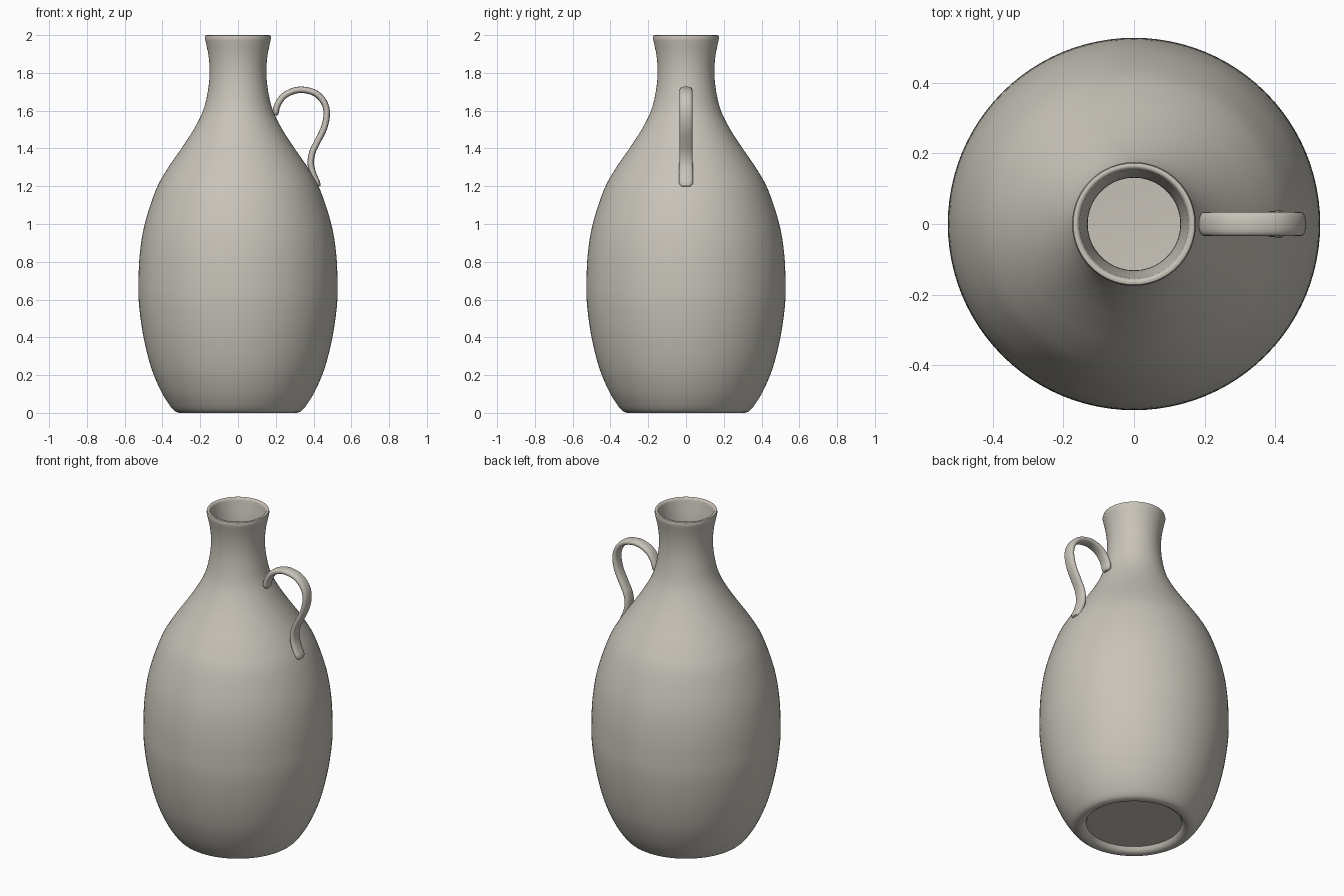
import bpy, bmesh, math
from mathutils import Vector

if "Cube" in bpy.data.objects:
    bpy.data.objects.remove(bpy.data.objects["Cube"])

clay = bpy.data.materials.new("warm grey clay")
clay.diffuse_color = (0.58, 0.55, 0.49, 1)
clay.use_nodes = True
clay.node_tree.nodes["Principled BSDF"].inputs["Base Color"].default_value = clay.diffuse_color


def smooth_path(pts, steps):
    """Catmull-Rom interpolation through a list of 2D points."""
    p = [Vector(q) for q in pts]
    p = [2 * p[0] - p[1]] + p + [2 * p[-1] - p[-2]]
    out = []
    for a, b, c, d in zip(p, p[1:], p[2:], p[3:]):
        for i in range(steps):
            t = i / steps
            out.append(0.5 * (2 * b + (c - a) * t + (2 * a - 5 * b + 4 * c - d) * t * t
                              + (3 * b - a - 3 * c + d) * t ** 3))
    return out + [p[-2]]


def skin(name, rings):
    """Join closed rings of points into a capped, smooth tube."""
    bm = bmesh.new()
    loops = [[bm.verts.new(v) for v in r] for r in rings]
    n = len(loops[0])
    for a, b in zip(loops, loops[1:]):
        for i in range(n):
            j = (i + 1) % n
            bm.faces.new((a[i], a[j], b[j], b[i]))
    bm.faces.new(loops[0][::-1])
    bm.faces.new(loops[-1])
    bmesh.ops.recalc_face_normals(bm, faces=bm.faces)
    mesh = bpy.data.meshes.new(name)
    bm.to_mesh(mesh)
    bm.free()
    mesh.materials.append(clay)
    obj = bpy.data.objects.new(name, mesh)
    bpy.context.collection.objects.link(obj)
    bpy.ops.object.select_all(action='DESELECT')
    obj.select_set(True)
    bpy.context.view_layer.objects.active = obj
    bpy.ops.object.shade_smooth_by_angle(angle=math.radians(50))
    return obj


# Bottle: recessed base, outer wall, rounded lip, inner wall, inner floor
foot = [(0.265, 0.03), (0.275, 0.012), (0.29, 0.002), (0.31, 0.0)]
outer = [(0.31, 0.0), (0.335, 0.01), (0.365, 0.045), (0.41, 0.12), (0.46, 0.24),
         (0.50, 0.40), (0.523, 0.56), (0.527, 0.68), (0.52, 0.84), (0.494, 1.0),
         (0.435, 1.18), (0.375, 1.29), (0.30, 1.40), (0.235, 1.50), (0.185, 1.60),
         (0.16, 1.70), (0.15, 1.80), (0.156, 1.89), (0.172, 1.97)]
lip = [(0.175, 1.985), (0.172, 1.997), (0.165, 2.0), (0.158, 1.997), (0.154, 1.985)]
inner = [(0.152, 1.97), (0.138, 1.89), (0.131, 1.80), (0.139, 1.70), (0.165, 1.60),
         (0.215, 1.50), (0.35, 1.29), (0.47, 1.0), (0.503, 0.68), (0.475, 0.40),
         (0.39, 0.14), (0.34, 0.07), (0.29, 0.055)]
profile = foot[:-1] + smooth_path(outer, 4) + lip + smooth_path(inner, 3)
SEG = 96
skin("bottle", [[(r * math.cos(k * math.tau / SEG), r * math.sin(k * math.tau / SEG), z)
                 for k in range(SEG)] for r, z in profile])

# Handle: flattened strap swept along an S-shaped path
path = smooth_path([(0.198, 1.575), (0.207, 1.625), (0.24, 1.675), (0.29, 1.703),
                    (0.345, 1.71), (0.41, 1.692), (0.455, 1.645), (0.47, 1.585),
                    (0.456, 1.51), (0.42, 1.435), (0.394, 1.38), (0.385, 1.32),
                    (0.40, 1.26), (0.428, 1.198)], 6)
rings = []
last = len(path) - 1
for i, p in enumerate(path):
    t = (path[min(i + 1, last)] - path[max(i - 1, 0)]).normalized()
    normal = Vector((-t.y, t.x))
    end = min(i, last - i)
    s = (0.55, 0.85, 0.97)[end] if end < 3 else 1      # rounded ends
    width = 0.034 + 0.005 * max(0, i / last - 0.75) * 4  # flares at the foot
    ring = []
    for k in range(20):
        a = k * math.tau / 20
        ca, sa = math.cos(a), math.sin(a)
        u = 0.017 * s * math.copysign(abs(ca) ** 0.8, ca)
        v = width * s * math.copysign(abs(sa) ** 0.8, sa)
        ring.append((p.x + normal.x * u, v, p.y + normal.y * u))
    rings.append(ring)
skin("handle", rings)
